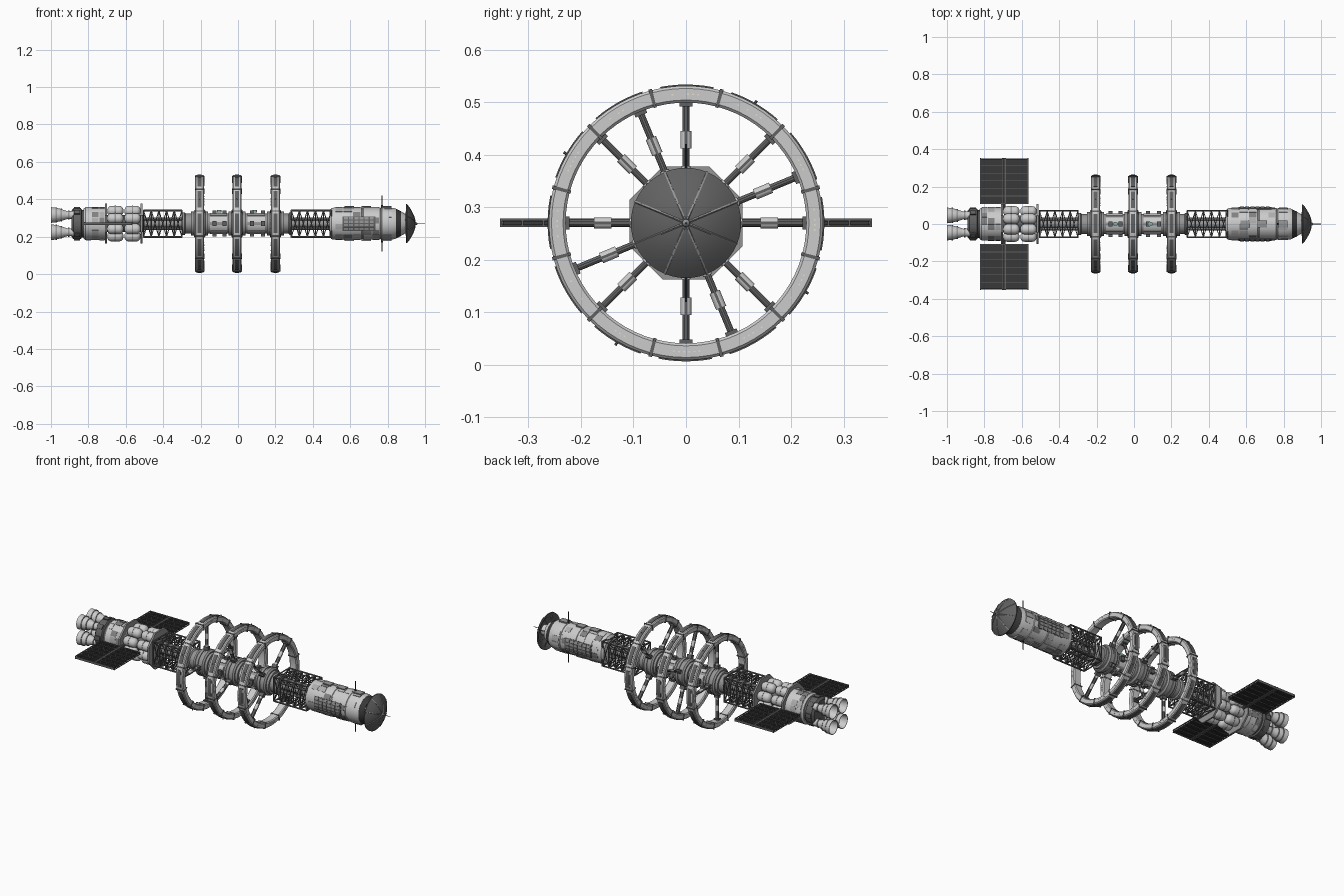
import bpy, bmesh, math, random
from mathutils import Vector, Matrix

if "Cube" in bpy.data.objects:
    bpy.data.objects.remove(bpy.data.objects["Cube"])

random.seed(4)
CZ = 0.27                      # height of the ship's long axis
TAU = math.tau
LIGHT, MID, DARK, BLACK = 0.55, 0.3, 0.12, 0.04
mats = {}


def finish(bm, name, tone=LIGHT, smooth=True, color=None):
    bmesh.ops.remove_doubles(bm, verts=bm.verts, dist=1e-6)
    bmesh.ops.recalc_face_normals(bm, faces=bm.faces)
    me = bpy.data.meshes.new(name)
    bm.to_mesh(me)
    bm.free()
    ob = bpy.data.objects.new(name, me)
    ob.location.z = CZ
    bpy.context.collection.objects.link(ob)
    col = color or (tone, tone, tone, 1)
    if col not in mats:
        mats[col] = bpy.data.materials.new("paint_%d" % len(mats))
        mats[col].diffuse_color = col
    me.materials.append(mats[col])
    if smooth:
        bpy.ops.object.select_all(action='DESELECT')
        ob.select_set(True)
        bpy.context.view_layer.objects.active = ob
        bpy.ops.object.shade_smooth_by_angle(angle=math.radians(35))
    return ob


def lathe(bm, prof, seg=32, off=(0, 0), closed=False, start=0.0):
    """Revolve (x, r) points around the x axis."""
    rows = [[bm.verts.new((x, off[0] + r * math.cos(start + TAU * i / seg), off[1] + r * math.sin(start + TAU * i / seg)))
             for i in range(seg)] for x, r in prof]
    pairs = list(zip(rows, rows[1:])) + ([(rows[-1], rows[0])] if closed else [])
    for a, b in pairs:
        for i in range(seg):
            j = (i + 1) % seg
            bm.faces.new((a[i], a[j], b[j], b[i]))
    if not closed:
        for row, (x, r) in ((rows[0], prof[0]), (rows[-1], prof[-1])):
            if r > 0:
                bm.faces.new(row)


def arc(bm, x0, x1, r0, r1, a0, a1, n=3):
    """Curved block around the x axis."""
    rows = []
    for i in range(n + 1):
        a = a0 + (a1 - a0) * i / n
        rows.append([bm.verts.new((x, r * math.cos(a), r * math.sin(a)))
                     for x, r in ((x0, r0), (x1, r0), (x1, r1), (x0, r1))])
    for p, q in zip(rows, rows[1:]):
        for k in range(4):
            bm.faces.new((p[k], p[(k + 1) % 4], q[(k + 1) % 4], q[k]))
    bm.faces.new(rows[0])
    bm.faces.new(rows[-1])


def box(bm, c, s, ang=0.0):
    """Box turned around the x axis by ang (its y side points outward)."""
    m = Matrix.Rotation(ang, 4, 'X') @ Matrix.Translation(c) @ Matrix.Diagonal((*s, 1))
    bmesh.ops.create_cube(bm, size=1, matrix=m)


def rod(bm, p, q, r, seg=6):
    p, q = Vector(p), Vector(q)
    rot = (q - p).to_track_quat('Z', 'Y').to_matrix().to_4x4()
    bmesh.ops.create_cone(bm, cap_ends=True, segments=seg, radius1=r, radius2=r, depth=(q - p).length,
                          matrix=Matrix.Translation((p + q) / 2) @ rot)


def polar(x, r, a):
    return (x, r * math.cos(a), r * math.sin(a))


# Habitat rings with spokes, each turned against the next
for name, rx, turn in (("rear", -0.205, 0), ("middle", -0.005, 22.5), ("front", 0.2, 45)):
    bm = bmesh.new()
    w = 0.024
    lathe(bm, [(rx - w, 0.234), (rx - w, 0.256), (rx - w + .005, 0.261), (rx + w - .005, 0.261),
               (rx + w, 0.256), (rx + w, 0.234), (rx + w - .005, 0.229), (rx - w + .005, 0.229)], 72, closed=True)
    finish(bm, name + "_habitat_ring", LIGHT)
    bands, lights, spokes, sleeves = (bmesh.new() for _ in range(4))
    for k in range(12):
        a = math.radians(15 + 30 * k)
        arc(bands, rx - w - .002, rx + w + .002, 0.227, 0.2635, a - .013, a + .013, 1)
        arc(bands, rx - .011, rx + .011, 0.259, 0.2635, a + .06, a + .45, 6)
        for i in range(6):
            if random.random() < .75:
                b = a + .16 + .04 * i
                arc(lights, rx - w - .001, rx + w + .001, 0.244, 0.2465, b, b + .014, 1)
        if k % 3 == 1:
            b = a + math.radians(15)
            rod(bands, polar(rx, .258, b), polar(rx, .269, b), .0025)
    for k in range(4):
        a = math.radians(turn + 90 * k)
        rod(spokes, polar(rx, .05, a), polar(rx, .232, a), .0065, 12)
        box(spokes, (rx, .226, 0), (.03, .008, .024), a)
        box(spokes, (rx, .086, 0), (.03, .02, .022), a)
        for s in (-1, 1):
            box(spokes, (rx + s * .009, .15, 0), (.004, .15, .005), a)
        rod(sleeves, polar(rx, .142, a), polar(rx, .175, a), .0105, 12)
        rod(sleeves, polar(rx, .095, a), polar(rx, .108, a), .009, 12)
    finish(bands, name + "_ring_bands", DARK)
    finish(lights, name + "_ring_windows", color=(.8, .75, .6, 1), smooth=False)
    finish(spokes, name + "_ring_spokes", DARK)
    finish(sleeves, name + "_spoke_sleeves", LIGHT)
    # Stepped bearing that carries the ring
    bm = bmesh.new()
    lathe(bm, [(rx + x, r) for x, r in ((-.045, .055), (-.045, .064), (-.03, .064), (-.03, .07), (-.022, .078),
          (-.006, .078), (-.006, .073), (.006, .073), (.006, .078), (.022, .078), (.03, .07), (.03, .064),
          (.045, .064), (.045, .055))], 40)
    finish(bm, name + "_ring_bearing", MID)

# Central core tube with raised boxes and ribs
bm = bmesh.new()
lathe(bm, [(-.30, 0), (-.30, .06), (-.285, .06), (-.28, .053), (.27, .053), (.275, .06), (.29, .06), (.29, 0)], 32)
finish(bm, "core_tube", MID)
bm, bx = bmesh.new(), bmesh.new()
for x0, x1 in ((-.15, -.06), (.05, .145)):
    for k in range(8):
        a = TAU * (k + .5) / 8
        arc(bm, x0, x1, .05, .057, a - .25, a + .25, 3)
    for x in (x0 + .025, x1 - .012):
        for k in range(4):
            box(bx, (x, .062, 0), (.022, .016, .026), TAU * k / 4)
finish(bm, "core_hull_plates", LIGHT)
finish(bx, "core_equipment_boxes", DARK, False)
bm = bmesh.new()
for x in (-.1, .09):
    rod(bm, (x, 0, .06), (x, 0, .073), .012, 16)
finish(bm, "core_port_lights", color=(.25, .45, .45, 1))

# Open lattice sections, fore and aft
for name, x0, x1 in (("rear", -.505, -.30), ("front", .285, .50)):
    bm, n, h = bmesh.new(), 5, .071
    step = (x1 - x0) / n
    cs = [(h, h), (-h, h), (-h, -h), (h, -h)]
    for k in range(4):
        p, q = cs[k], cs[(k + 1) % 4]
        rod(bm, (x0, *p), (x1, *p), .005)
        for i in range(n + 1):
            x = x0 + step * i
            rod(bm, (x, *p), (x, *q), .0038)
            if i < n:
                rod(bm, (x, *p), (x + step, *q), .0026)
                rod(bm, (x, *q), (x + step, *p), .0026)
            rod(bm, (x, *p), (x, 0, 0), .0026)
    finish(bm, name + "_lattice", DARK)
    bm = bmesh.new()
    rod(bm, (x0, 0, 0), (x1, 0, 0), .022, 16)
    for k in range(4):
        a = TAU * (k + .5) / 4
        rod(bm, polar(x0, .036, a), polar(x1, .036, a), .008, 8)
    finish(bm, name + "_lattice_conduits", MID)

# Command module hull, collar and nose
bm = bmesh.new()
lathe(bm, [(.49, 0), (.49, .07), (.50, .083), (.515, .086), (.66, .086), (.662, .083), (.668, .083), (.67, .086),
           (.76, .086), (.762, .083), (.768, .083), (.77, .086), (.83, .084), (.845, .08)], 40)
finish(bm, "command_hull", LIGHT)
bm = bmesh.new()
lathe(bm, [(.843, 0), (.843, .08), (.872, .066), (.872, 0)], 40)
finish(bm, "nose_collar", BLACK)
bm = bmesh.new()
lathe(bm, [(.87, 0), (.87, .066), (.895, .052), (.905, .03), (.93, .03), (.93, 0)], 40)
finish(bm, "nose_cone", LIGHT)

# Random plating on the command hull and the engine hull
for name, cells, r in (("command", ((.52, .56), (.565, .61), (.615, .655), (.675, .715), (.72, .755), (.775, .82)), .086),
                       ("engine", ((-.812, -.785), (-.78, -.745), (-.74, -.715)), .088)):
    groups = {.42: bmesh.new(), .22: bmesh.new(), .68: bmesh.new()}
    for c0, c1 in cells:
        for k in range(16):
            if random.random() < .6:
                a = TAU * k / 16
                arc(groups[random.choice(list(groups))], c0, c1, r - .003, r + .002, a + .015, a + .37, 3)
    for i, (t, g) in enumerate(groups.items()):
        finish(g, "%s_plates_%d" % (name, i + 1), t)

# Equipment bays on both flanks of the command module
bm, gr = bmesh.new(), bmesh.new()
for s in (0, math.pi):
    arc(bm, .56, .735, .08, .09, s - .44, s + .44, 8)
    for i in range(6):
        for j in range(4):
            a = s - .4 + .205 * j
            arc(gr, .567 + .0275 * i, .588 + .0275 * i, .085, .0925, a, a + .16, 2)
finish(bm, "side_bay_frames", DARK)
finish(gr, "side_bay_cells", MID)
bm = bmesh.new()
for x in (.60, .69, .80):
    for k in (1, 3):
        arc(bm, x - .03, x + .02, .08, .094, TAU * k / 4 - .2, TAU * k / 4 + .2, 4)
finish(bm, "dorsal_hatches", MID)

# Whip aerials
bm = bmesh.new()
rod(bm, (.77, 0, -.15), (.77, 0, .15), .0022)
for s in (-1, 1):
    rod(bm, (.77, 0, s * .08), (.77, 0, s * .1), .006, 8)
finish(bm, "whip_aerials", BLACK)

# Front shield dish with ribs and probe
bm = bmesh.new()
outer = [(.948 - .045 * (t / 8) ** 2, .105 * t / 8) for t in range(9)]
lathe(bm, outer + [(.897, .104)] + [(x - .012, r * .97) for x, r in outer[-2::-1]], 48)
finish(bm, "front_dish", DARK)
bm, hub = bmesh.new(), bmesh.new()
for k in range(8):
    a = TAU * (k + .5) / 8
    for (xa, ra), (xb, rb) in zip(outer[:-1], outer[1:]):
        rod(bm, polar(xa, ra, a), polar(xb, rb, a), .0025, 4)
    rod(bm, polar(.895, .05, a), polar(.905, .09, a), .003)
finish(bm, "dish_ribs", MID, False)
lathe(hub, [(.94, 0), (.94, .009), (.955, .007), (.96, .002), (1.0, .0015), (1.0, 0)], 12)
finish(hub, "dish_probe", MID)

# Octagonal end plates around the tank bay, and the bay's spine
bm = bmesh.new()
for x in (-.705, -.515):
    lathe(bm, [(x - .005, 0), (x - .005, .116), (x + .005, .116), (x + .005, 0)], 8, start=math.pi / 8)
finish(bm, "tank_bay_plates", MID, False)
bm = bmesh.new()
lathe(bm, [(-.71, 0), (-.71, .045), (-.50, .045), (-.50, 0)], 24)
finish(bm, "tank_bay_spine", DARK)

# Two rows of eight capsule tanks
bm, st = bmesh.new(), bmesh.new()
for xc in (-.656, -.564):
    for k in range(8):
        _, y, z = polar(0, .073, TAU * (k + .5) / 8)
        R, hl = .0275, .044
        cap = [(hl - .022 + .022 * math.sin(i * math.pi / 10), R * math.cos(i * math.pi / 10)) for i in range(5)] + [(hl, 0)]
        lathe(bm, [(xc - x, r) for x, r in cap[::-1]] + [(xc + x, r) for x, r in cap], 20, (y, z))
        lathe(st, [(xc - .003, 0), (xc - .003, R + .001), (xc + .003, R + .001), (xc + .003, 0)], 20, (y, z))
finish(bm, "fuel_tanks", .65)
finish(st, "tank_straps", MID)

# Engine hull and thrust block
bm = bmesh.new()
lathe(bm, [(-.825, 0), (-.825, .08), (-.815, .088), (-.71, .088), (-.70, .08), (-.70, 0)], 40)
finish(bm, "engine_hull", LIGHT)
bm = bmesh.new()
lathe(bm, [(-.89, 0), (-.89, .07), (-.88, .083), (-.84, .083), (-.835, .074), (-.82, .074), (-.82, 0)], 40)
for k in range(8):
    arc(bm, -.878, -.845, .08, .089, TAU * k / 8 - .15, TAU * k / 8 + .15, 3)
finish(bm, "thrust_block", DARK)

# Four bell nozzles
bm, rg = bmesh.new(), bmesh.new()
for y in (-.046, .046):
    for z in (-.046, .046):
        lathe(bm, [(-.88, 0), (-.88, .022), (-.91, .02), (-.925, .025), (-.95, .033), (-.975, .039), (-1, .042),
                   (-1, .039), (-.97, .034), (-.94, .024), (-.925, .012), (-.925, 0)], 28, (y, z))
        for x, r in ((-.905, .025), (-.945, .034), (-.972, .041)):
            lathe(rg, [(x - .003, r - .006), (x - .003, r), (x + .003, r), (x + .003, r - .006)], 28, (y, z), True)
finish(bm, "bell_nozzles", LIGHT)
finish(rg, "nozzle_rings", MID)

# Solar wings with frame, slats and boom
cells, frame = bmesh.new(), bmesh.new()
for s in (-1, 1):
    for x in (-.759, -.629):
        box(cells, (x, s * .23, 0), (.118, .236, .006))
        for i in range(15):
            box(cells, (x - .0525 + .0075 * i, s * .23, 0), (.002, .236, .009))
    for x in (-.82, -.702, -.686, -.567):
        for z in (-.006, .006):
            box(frame, (x, s * .231, z), (.005, .246, .004))
    for i in range(7):
        box(frame, (-.694, s * (.11 + .0403 * i), 0), (.256, .004, .014))
    rod(frame, (-.694, s * .06, 0), (-.694, s * .354, 0), .0075, 10)
finish(cells, "solar_cells", BLACK, False)
finish(frame, "solar_frames", DARK, False)

for m in bpy.data.materials:
    if m.users and not m.is_grease_pencil:
        m.use_nodes = True
        m.node_tree.nodes["Principled BSDF"].inputs["Base Color"].default_value = m.diffuse_color
